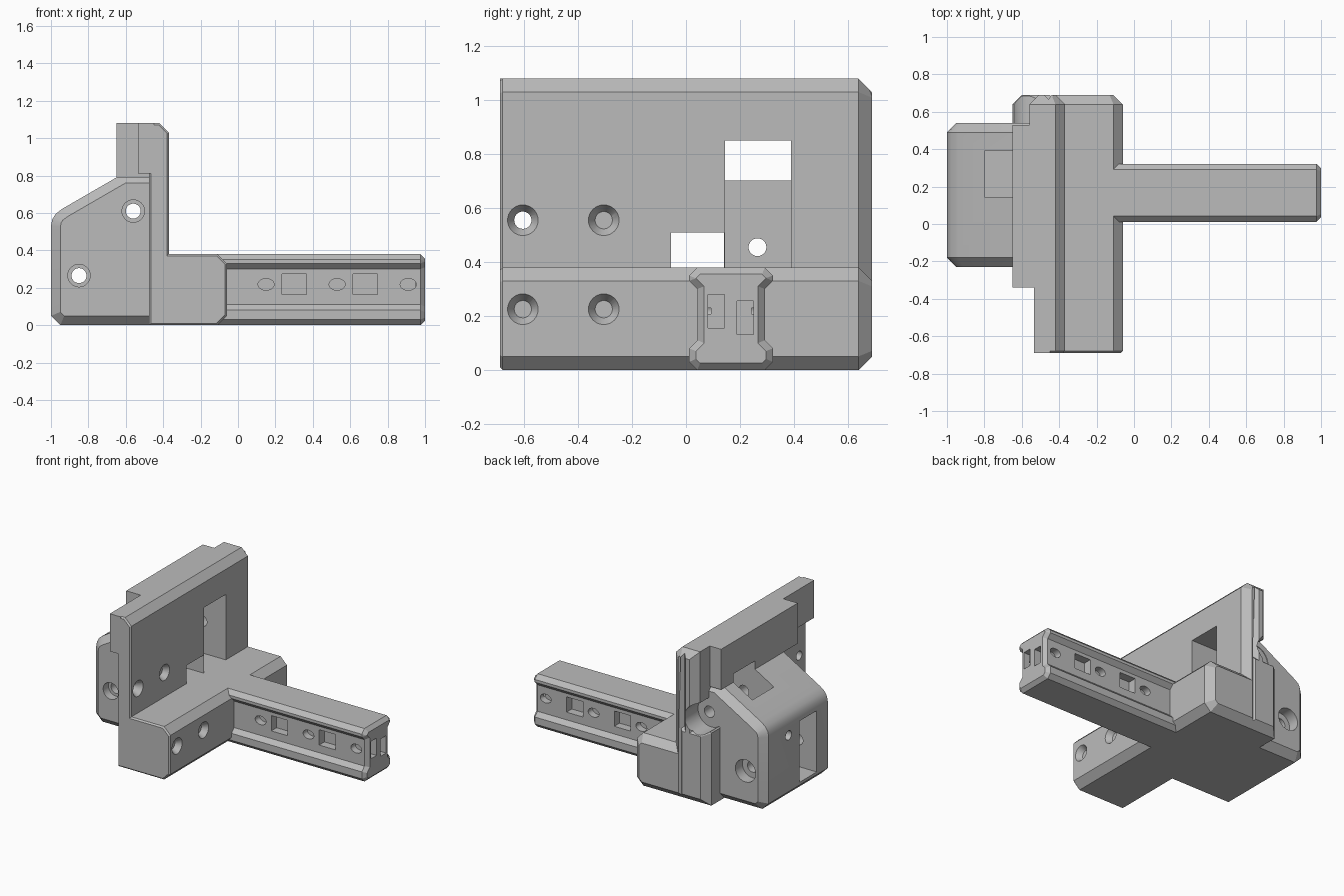
import bpy, bmesh, math
from mathutils import Vector, Matrix

cube = bpy.data.objects.get("Cube")
if cube:
    bpy.data.objects.remove(cube, do_unlink=True)

grey = bpy.data.materials.new("machined_grey")
grey.use_nodes = True
grey.diffuse_color = (0.5, 0.5, 0.5, 1)
grey.node_tree.nodes["Principled BSDF"].inputs["Base Color"].default_value = (0.5, 0.5, 0.5, 1)


def finish(name, bm):
    bmesh.ops.recalc_face_normals(bm, faces=bm.faces)
    mesh = bpy.data.meshes.new(name)
    bm.to_mesh(mesh)
    bm.free()
    mesh.materials.append(grey)
    ob = bpy.data.objects.new(name, mesh)
    bpy.context.scene.collection.objects.link(ob)
    return ob


def inset(points, d):
    """Shrink a closed outline by d with mitred corners."""
    pts = [Vector(p) for p in points]
    area = sum(a.x * b.y - b.x * a.y for a, b in zip(pts, pts[1:] + pts[:1]))
    s = 1 if area > 0 else -1
    out = []
    for i, p in enumerate(pts):
        e1 = (p - pts[i - 1]).normalized()
        e2 = (pts[(i + 1) % len(pts)] - p).normalized()
        n1, n2 = Vector((-e1.y, e1.x)) * s, Vector((-e2.y, e2.x)) * s
        out.append(p + (n1 + n2) * d / (1 + n1.dot(n2)))
    return out


def prism(name, outline, axis, stations):
    """Sweep an outline along x or y; each station is (position, inset)."""
    bm = bmesh.new()
    rings = []
    for pos, d in stations:
        rings.append([bm.verts.new((p[0], pos, p[1]) if axis == "y" else (pos, p[0], p[1]))
                      for p in inset(outline, d)])
    for a, b in zip(rings, rings[1:]):
        for i in range(len(a)):
            j = (i + 1) % len(a)
            bm.faces.new((a[i], a[j], b[j], b[i]))
    bm.faces.new(rings[0])
    bm.faces.new(rings[-1])
    return finish(name, bm)


def box(name, x, y, z):
    return prism(name, [(x[0], z[0]), (x[1], z[0]), (x[1], z[1]), (x[0], z[1])],
                 "y", [(y[0], 0), (y[1], 0)])


def drill(axis, start, end, u, v, r1, r2=None, squash=1):
    """Round cutter along x or y, centred on the other two coordinates."""
    bm = bmesh.new()
    bmesh.ops.create_cone(bm, cap_ends=True, segments=32, radius1=r1,
                          radius2=r1 if r2 is None else r2, depth=end - start)
    mid = (start + end) / 2
    if axis == "x":
        m = Matrix.Translation((mid, u, v)) @ Matrix.Rotation(math.pi / 2, 4, "Y")
    else:
        m = (Matrix.Translation((u, mid, v)) @ Matrix.Diagonal((1, 1, squash, 1))
             @ Matrix.Rotation(-math.pi / 2, 4, "X"))
    bm.transform(m)
    return finish("cutter", bm)


def combine(target, others, operation):
    for other in others:
        mod = target.modifiers.new("combine", "BOOLEAN")
        mod.operation, mod.solver, mod.object = operation, "EXACT", other
        bpy.context.view_layer.objects.active = target
        bpy.ops.object.modifier_apply(modifier=mod.name)
        bpy.data.objects.remove(other, do_unlink=True)


def smooth(ob):
    bpy.ops.object.select_all(action="DESELECT")
    ob.select_set(True)
    bpy.context.view_layer.objects.active = ob
    bpy.ops.object.shade_smooth_by_angle(angle=math.radians(25))


# Upright plate and base block share one L-shaped outline
body = prism("bracket_body",
             [(-.475, 0), (-.11, 0), (-.06, .05), (-.06, .33), (-.11, .38), (-.37, .38),
              (-.37, 1.03), (-.42, 1.08), (-.475, 1.08)],
             "y", [(-.69, .01), (-.68, 0), (.64, 0), (.69, .05)])

# Top lip, raised back strip, end post and end foot
lip = box("lip", (-.535, -.45), (-.69, .6), (.81, 1.08))
strip = box("strip", (-.65, -.44), (-.34, .53), (.79, 1.08))
post = prism("post", [(-.56, .4), (-.43, .4), (-.43, 1.08), (-.56, 1.08)],
             "y", [(.5, 0), (.64, 0), (.69, .05)])
foot = prism("foot", [(-.65, 0), (-.4, 0), (-.4, .55), (-.62, .55), (-.65, .52)],
             "y", [(.3, 0), (.64, 0), (.69, .05)])

# Rear housing with sloped top and bevelled ends
housing = prism("housing",
                [(-.95, 0), (-.41, 0), (-.41, .81), (-.615, .81), (-.94, .622),
                 (-.975, .595), (-.993, .565), (-1, .53), (-1, .05)],
                "y", [(-.23, .05), (-.18, 0), (.49, 0), (.54, .05)])
combine(body, [lip, strip, post, foot, housing], "UNION")

# Slot, cable opening and its deeper pocket
cuts = [box("cutter", (-.8, -.3), (.145, .39), (.38, .85)),
        box("cutter", (-1.1, -.3), (-.055, .14), (.38, .51)),
        box("cutter", (-1.1, -.5), (-.055, .14), (.07, .45)),
        drill("x", -1.1, -.7, .265, .455, .033)]
# Countersunk mounting holes
for y in (-.605, -.305):
    for z, face in ((.555, -.37), (.225, -.06)):
        cuts.append(drill("x", -.7, .1, y, z, .032))
        cuts.append(drill("x", face - .04, face + .002, y, z, .032, .058))
# Cross holes with counterbores
for x, z in ((-.56, .61), (-.85, .265)):
    cuts.append(drill("y", -.8, .8, x, z, .04))
    cuts.append(drill("y", -.4, -.17, x, z, .06))
cuts.append(drill("y", .46, .8, -.85, .265, .08))
cuts.append(drill("y", .535, .8, -.575, .61, .105))
combine(body, cuts, "DIFFERENCE")
smooth(body)

# Rail with grooved sides
mid = .167
half = [(.125, 0), (.155, .03), (.155, .08), (.125, .11),
        (.125, .3), (.155, .33), (.155, .35), (.125, .38)]
outline = [(mid + w, z) for w, z in half] + [(mid - w, z) for w, z in reversed(half)]
rail = prism("rail", outline, "x", [(-.12, 0), (.975, 0), (1, .025)])

# Matching side pockets and oval holes, then end pockets
cuts = []
for side in (-1, 1):
    web = mid + side * .125
    for x in (.15, .53, .91):
        cuts.append(drill("y", web - .05, web + .05, x, .218, .043, squash=.72))
    for x in (.3, .68):
        cuts.append(box("cutter", (x - .065, x + .065), (web - .06, web + .06), (.165, .275)))
for y, z in ((.112, .217), (.22, .193)):
    cuts.append(box("cutter", (.95, 1.1), (y - .031, y + .031), (z - .062, z + .062)))
combine(rail, cuts, "DIFFERENCE")
smooth(rail)
